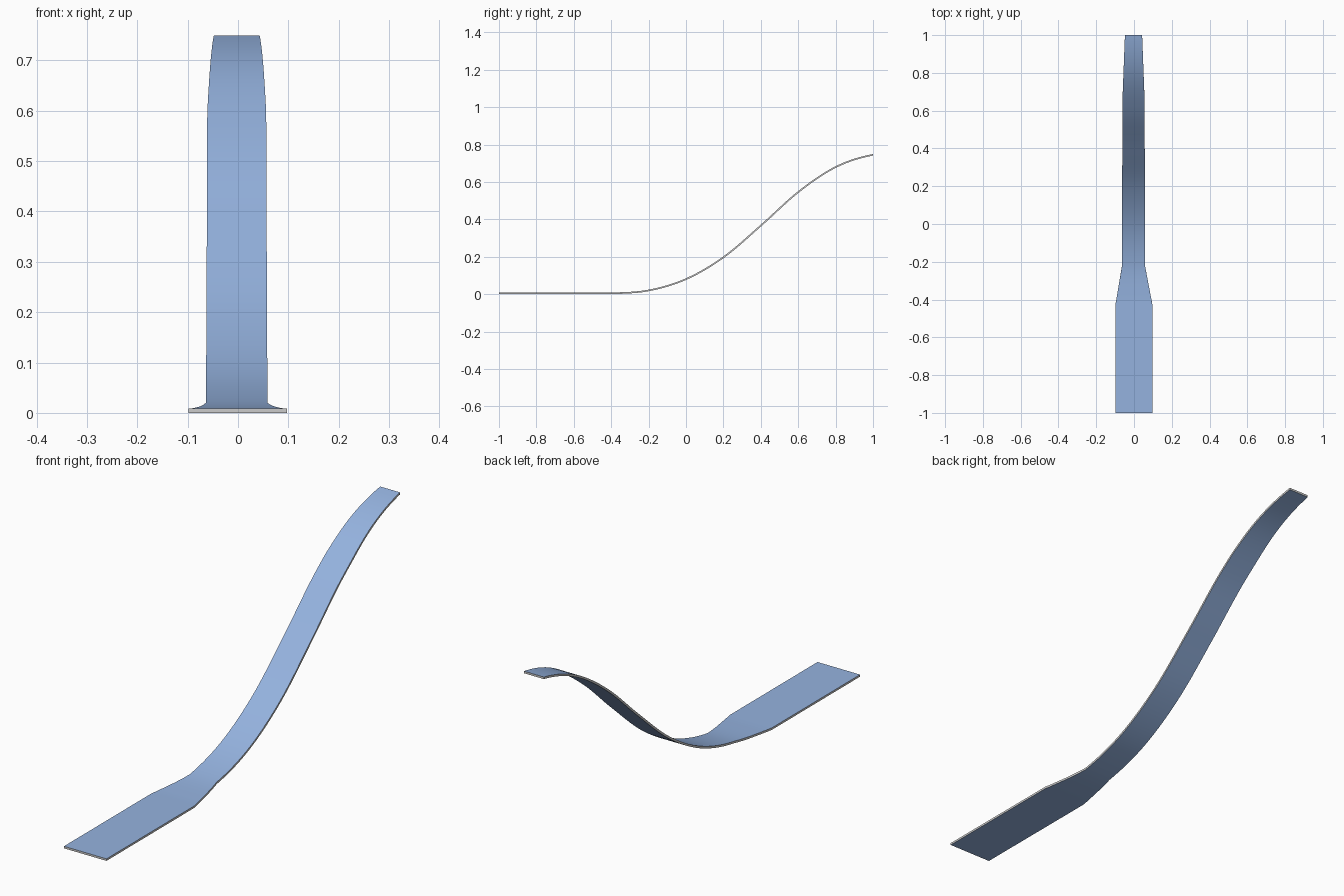
import bpy, bmesh, math

if "Cube" in bpy.data.objects:
    bpy.data.objects.remove(bpy.data.objects["Cube"])

THICK = 0.0085
# Side profile of the upper surface, every 0.2 from y = -0.6
Z = [0.0085, 0.0085, 0.024, 0.085, 0.202, 0.372, 0.551, 0.684, 0.749, 0.755]
# Stations: y, left edge x, right edge x
EDGES = [(-1, -0.098, 0.097), (-0.425, -0.098, 0.097), (-0.225, -0.064, 0.059),
         (0.66, -0.061, 0.056), (1, -0.048, 0.043)]


def height(y):
    """Catmull-Rom height of the ramp; flat before y = -0.4."""
    if y <= -0.4:
        return Z[0]
    i = min(int((y + 0.6) / 0.2 + 1e-6), len(Z) - 3)
    t = (y + 0.6) / 0.2 - i
    a, b, c, d = Z[i - 1:i + 3]
    return 0.5 * (2 * b + (c - a) * t + (2 * a - 5 * b + 4 * c - d) * t ** 2
                  + (3 * b - a - 3 * c + d) * t ** 3)


def sides(y):
    for (y0, l0, r0), (y1, l1, r1) in zip(EDGES, EDGES[1:]):
        if y <= y1:
            t = (y - y0) / (y1 - y0)
            return l0 + (l1 - l0) * t, r0 + (r1 - r0) * t
    return EDGES[-1][1:]


def material(name, color):
    m = bpy.data.materials.new(name)
    m.diffuse_color = color
    m.use_nodes = True
    m.node_tree.nodes["Principled BSDF"].inputs["Base Color"].default_value = m.diffuse_color
    return m


# Cross-sections swept along the profile
ys = sorted({-1.0, -0.425, -0.225, 0.66} | {round(-0.4 + 0.025 * i, 4) for i in range(57)})
bm = bmesh.new()
rings = []
for y in ys:
    z = height(y)
    slope = (height(min(y + 0.01, 1)) - height(y - 0.01)) / (min(y + 0.01, 1) - y + 0.01)
    n = math.hypot(1, slope)
    l, r = sides(y)
    yb, zb = y + THICK * slope / n, z - THICK / n
    if y == 1.0:
        yb, zb = y, z - THICK
    rings.append([bm.verts.new(p) for p in ((l, y, z), (r, y, z), (r, yb, zb), (l, yb, zb))])

# Blue broad faces, grey rim
for a, b in zip(rings, rings[1:]):
    for k in range(4):
        j = (k + 1) % 4
        f = bm.faces.new((a[k], a[j], b[j], b[k]))
        f.material_index = k % 2
for ring in (rings[0], rings[-1]):
    bm.faces.new(ring).material_index = 1
bmesh.ops.recalc_face_normals(bm, faces=bm.faces)

mesh = bpy.data.meshes.new("curved_strip")
bm.to_mesh(mesh)
bm.free()
mesh.materials.append(material("blue_surface", (0.30, 0.45, 0.74, 1)))
mesh.materials.append(material("grey_rim", (0.55, 0.55, 0.53, 1)))
strip = bpy.data.objects.new("curved_strip", mesh)
bpy.context.collection.objects.link(strip)
bpy.context.view_layer.objects.active = strip
strip.select_set(True)
bpy.ops.object.shade_smooth_by_angle(angle=math.radians(30))
